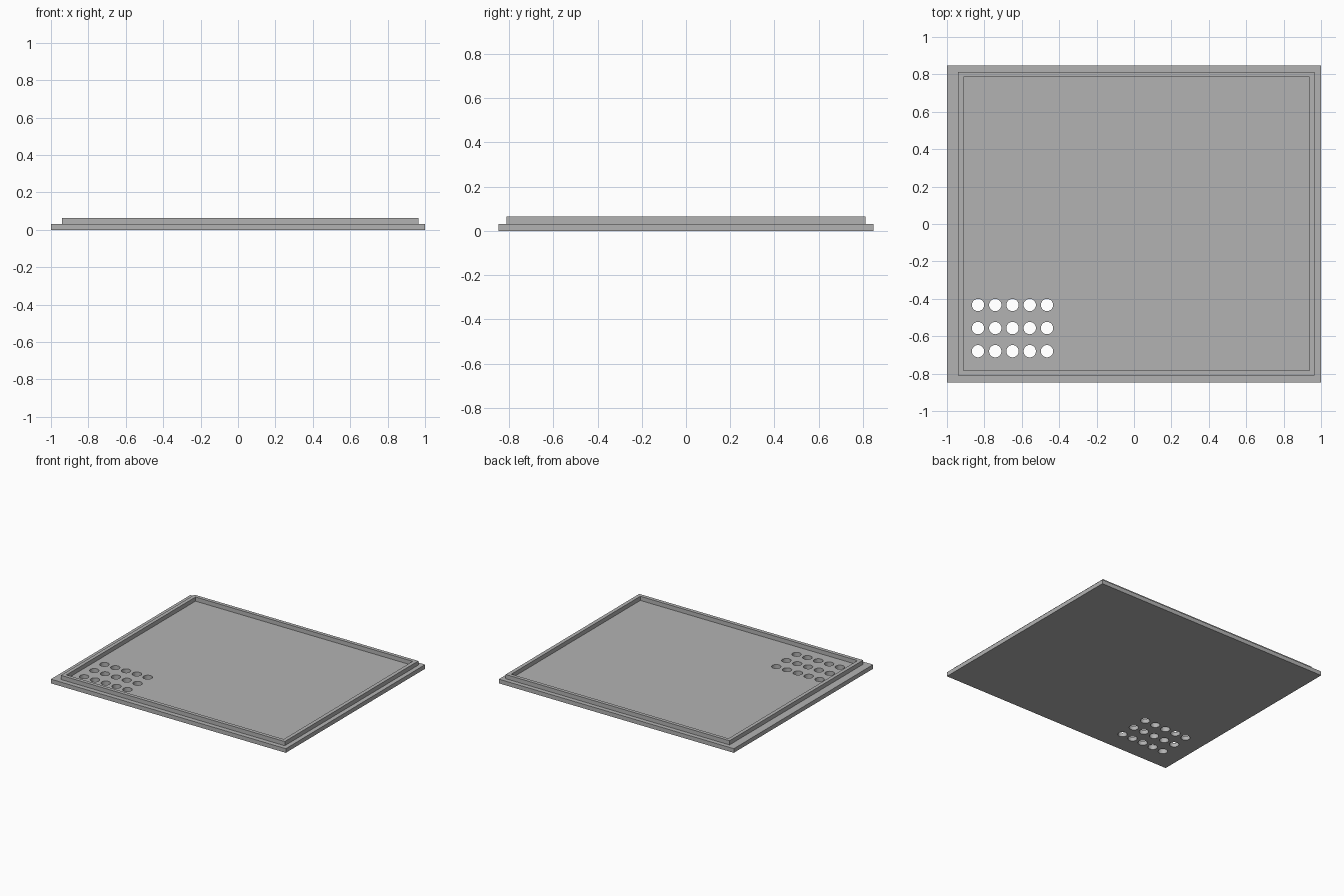
import bpy, bmesh
from mathutils import Matrix

if "Cube" in bpy.data.objects:
    bpy.data.objects.remove(bpy.data.objects["Cube"])

grey = bpy.data.materials.new("grey")
grey.diffuse_color = (0.45, 0.45, 0.45, 1)
grey.use_nodes = True
grey.node_tree.nodes["Principled BSDF"].inputs["Base Color"].default_value = grey.diffuse_color

T = 0.032  # thickness of the plate and height of the lip


def make_object(name, bm):
    bmesh.ops.recalc_face_normals(bm, faces=bm.faces)
    mesh = bpy.data.meshes.new(name)
    bm.to_mesh(mesh)
    bm.free()
    mesh.materials.append(grey)
    obj = bpy.data.objects.new(name, mesh)
    bpy.context.collection.objects.link(obj)
    return obj


def rectangle(bm, x0, x1, y0, y1, z):
    return [bm.verts.new((x, y, z)) for x, y in ((x0, y0), (x1, y0), (x1, y1), (x0, y1))]


# Base plate
bm = bmesh.new()
bmesh.ops.create_cube(bm, size=1, matrix=Matrix.Translation((0, 0, T / 2)) @ Matrix.Diagonal((2, 1.694, T, 1)))
plate = make_object("base_plate", bm)

# Grid of round vent holes through the plate
bm = bmesh.new()
for col in range(5):
    for row in range(3):
        centre = (-0.834 + 0.0922 * col, -0.68 + 0.1235 * row, T / 2)
        bmesh.ops.create_cone(bm, cap_ends=True, segments=32, radius1=0.033, radius2=0.033,
                              depth=0.1, matrix=Matrix.Translation(centre))
cutter = make_object("vent_hole_cutter", bm)
cutter.hide_render = True
cutter.hide_viewport = True
cutter.display_type = 'WIRE'
cut = plate.modifiers.new("vent_holes", 'BOOLEAN')
cut.operation = 'DIFFERENCE'
cut.solver = 'EXACT'
cut.object = cutter

# Raised lip, slightly off centre on the plate
bm = bmesh.new()
outer, inner = (-0.94, 0.966, -0.811, 0.813), (-0.912, 0.937, -0.783, 0.786)
loops = [rectangle(bm, *size, z) for size, z in ((outer, T), (outer, 2 * T), (inner, 2 * T), (inner, T))]
for a, b in zip(loops, loops[1:] + loops[:1]):
    for i in range(4):
        j = (i + 1) % 4
        bm.faces.new((a[i], a[j], b[j], b[i]))
make_object("raised_lip", bm)
